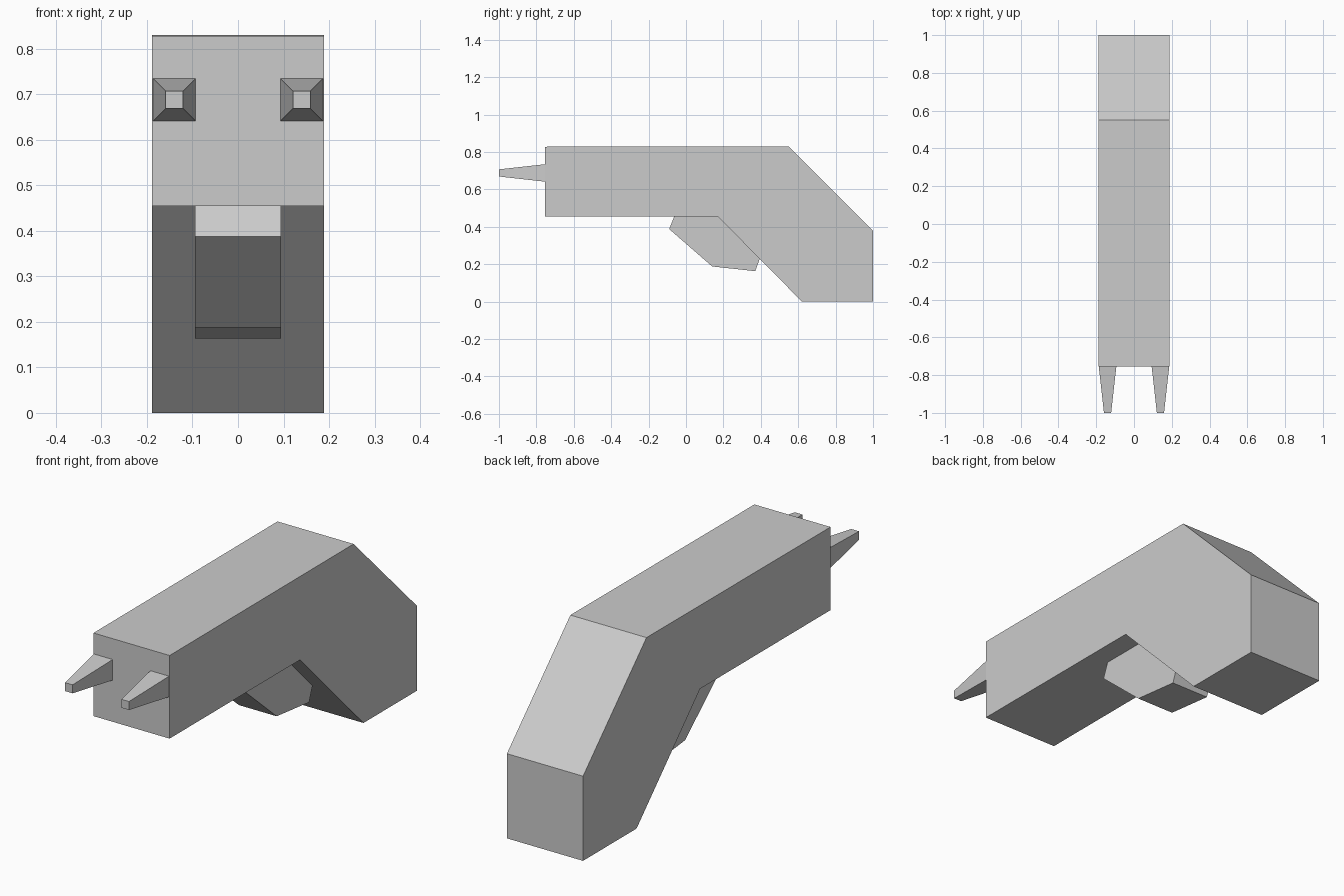
import bpy, bmesh

cube = bpy.data.objects.get("Cube")
if cube:
    bpy.data.objects.remove(cube, do_unlink=True)

# Single plain grey material
GREY = (0.6, 0.6, 0.6, 1)
grey = bpy.data.materials.new("plain grey")
grey.use_nodes = True
grey.diffuse_color = GREY
grey.node_tree.nodes["Principled BSDF"].inputs["Base Color"].default_value = GREY


def loft(name, start, end):
    """Solid joining two matching rings of points."""
    bm = bmesh.new()
    a = [bm.verts.new(p) for p in start]
    b = [bm.verts.new(p) for p in end]
    bm.faces.new(a)
    bm.faces.new(b[::-1])
    n = len(a)
    for i in range(n):
        j = (i + 1) % n
        bm.faces.new((a[i], b[i], b[j], a[j]))
    bmesh.ops.recalc_face_normals(bm, faces=bm.faces)
    mesh = bpy.data.meshes.new(name)
    bm.to_mesh(mesh)
    bm.free()
    mesh.materials.append(grey)
    obj = bpy.data.objects.new(name, mesh)
    bpy.context.collection.objects.link(obj)
    return obj


def side_profile(name, profile, half_width):
    """Extrude a (y, z) profile evenly across x."""
    return loft(name, [(-half_width, y, z) for y, z in profile],
                [(half_width, y, z) for y, z in profile])


def square(x, y, z, r):
    return [(x - r, y, z - r), (x + r, y, z - r),
            (x + r, y, z + r), (x - r, y, z + r)]


# Barrel and bent grip as one body
side_profile("body", [(-0.755, 0.455), (0.17, 0.455), (0.62, 0), (1, 0),
                      (1, 0.38), (0.55, 0.83), (-0.755, 0.828)], 0.189)

# Trigger block, with its upper edge buried in the body
side_profile("trigger_block", [(-0.09, 0.388), (0.14, 0.188), (0.37, 0.163),
                               (0.42, 0.3), (0.2, 0.5), (-0.045, 0.5)], 0.094)

# Pair of tapered front prongs
for side, x in (("right", -0.14), ("left", 0.14)):
    loft(side + "_prong", square(x, -0.75, 0.688, 0.047),
         square(x, -1, 0.688, 0.019))
